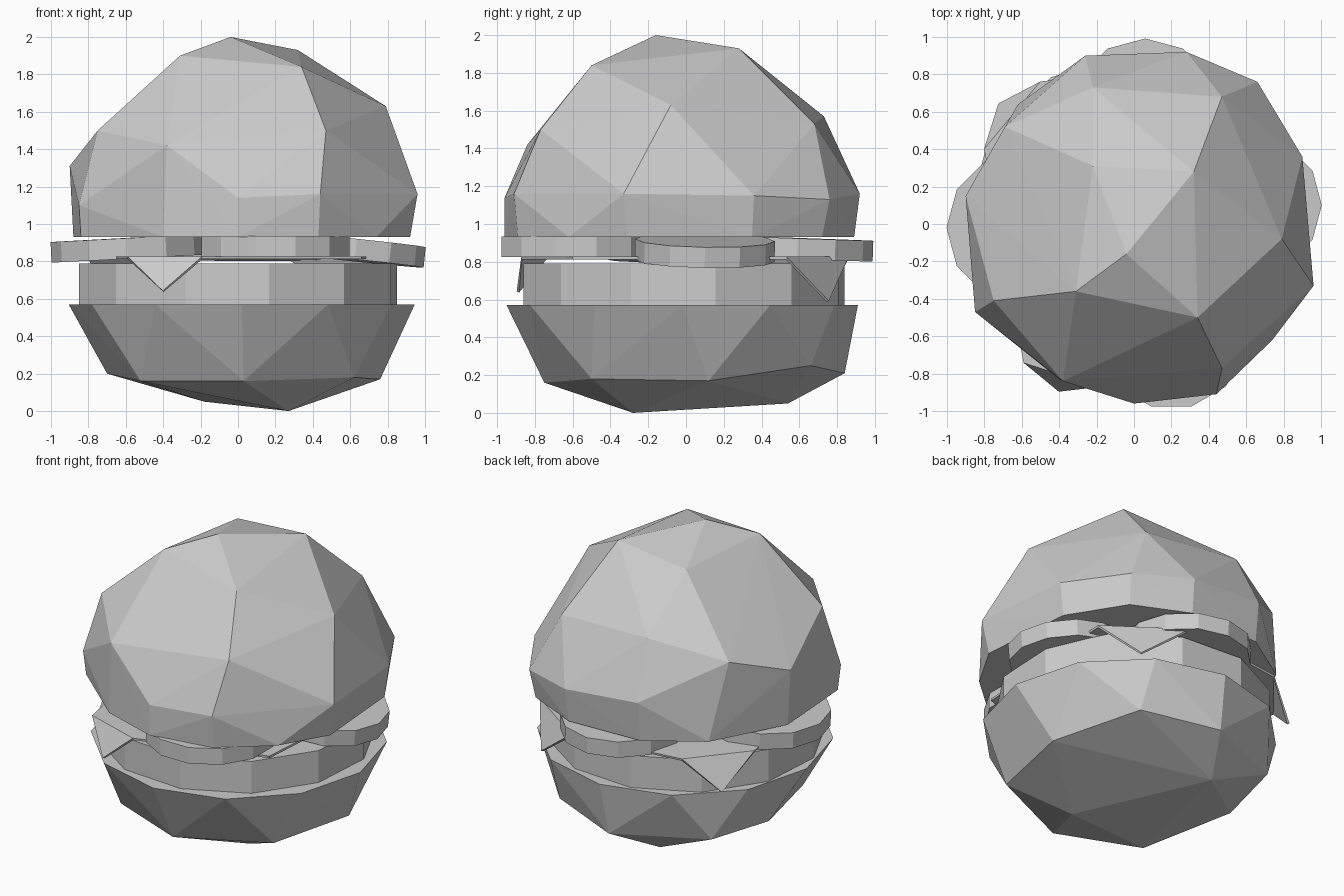
import bpy, bmesh, math
from mathutils import Matrix, Vector

if "Cube" in bpy.data.objects:
    bpy.data.objects.remove(bpy.data.objects["Cube"])


def finish(name, bm):
    bmesh.ops.recalc_face_normals(bm, faces=bm.faces[:])
    mesh = bpy.data.meshes.new(name)
    bm.to_mesh(mesh)
    bm.free()
    ob = bpy.data.objects.new(name, mesh)
    bpy.context.collection.objects.link(ob)
    return ob


def hull(name, points):
    bm = bmesh.new()
    for p in points:
        bm.verts.new(p)
    res = bmesh.ops.convex_hull(bm, input=bm.verts[:])
    loose = [v for v in bm.verts if not v.link_faces]
    bmesh.ops.delete(bm, geom=loose, context='VERTS')
    return finish(name, bm)


def disc(name, centre, radius, height, sides=12, turn=0, outward_tilt=0):
    bm = bmesh.new()
    bmesh.ops.create_cone(bm, cap_ends=True, segments=sides, radius1=radius,
                          radius2=radius, depth=height)
    # tilt so the side away from the middle dips
    axis = Vector((-centre[1], centre[0], 0))
    m = Matrix.Translation(centre)
    if outward_tilt:
        m = m @ Matrix.Rotation(math.radians(outward_tilt), 4, axis.normalized())
    m = m @ Matrix.Rotation(math.radians(turn), 4, 'Z')
    bm.transform(m)
    return finish(name, bm)


# top bun: faceted dome cut flat underneath
dome = [(-.04, -.16, 2), (.32, .28, 1.93), (-.31, -.36, 1.9), (.34, -.5, 1.84),
        (-.22, .31, 1.88), (.79, -.08, 1.63), (.47, .68, 1.53), (-.22, .73, 1.57),
        (.47, -.77, 1.5), (-.75, -.41, 1.5), (-.69, .52, 1.45), (-.38, -.84, 1.42),
        (-.9, .15, 1.31), (.96, -.33, 1.16), (.9, .36, 1.15), (.66, .76, 1.13),
        (.28, .92, 1.16), (-.26, .9, 1.2), (.44, -.91, 1.16), (0, -.96, 1.14),
        (-.85, -.47, 1.1)]
rim = [(.92, -.31), (.87, .35), (.64, .72), (.27, .89), (-.26, .87), (-.62, .64),
       (-.88, .15), (-.84, -.45), (-.4, -.83), (0, -.96), (.43, -.89), (.74, -.62)]
hull("top_bun", dome + [(x, y, .93) for x, y in rim])

# bottom bun: faceted bowl with a flat top
bowl = [(.27, -.28, 0), (-.18, .54, .05), (.03, -.75, .16), (-.52, -.53, .16),
        (.62, -.5, .18), (.76, .12, .17), (.5, .66, .25), (0, .84, .21),
        (-.7, .1, .2), (-.6, .58, .23)]
ring = [(.02 + .925 * math.cos(math.tau * i / 12), -.02 + .93 * math.sin(math.tau * i / 12), .57)
        for i in range(12)]
hull("bottom_bun", bowl + ring)

# patty
disc("patty", (0, -.01, .68), .865, .22, 12, 11)

# cheese slice with three drooping corners
flat = [(-.59, -.74), (-.19, -.87), (.66, -.6), (.74, .53), (.27, .86),
        (-.5, .76), (-.8, .4)]
bm = bmesh.new()
v = [bm.verts.new((x, y, .82)) for x, y in flat]
bm.faces.new(v)
for a, b, tip in ((0, 1, (-.4, -.89, .64)), (3, 4, (.57, .75, .59)), (5, 6, (-.72, .64, .61))):
    bm.faces.new((v[a], bm.verts.new(tip), v[b]))
cheese = finish("cheese", bm)
thick = cheese.modifiers.new("thickness", 'SOLIDIFY')
thick.thickness = .015
thick.offset = 0

# tomato slices, slightly tilted
for name, c, r, tilt in (("front", (.2, -.58, .88), .41, 0),
                         ("left", (-.59, -.02, .87), .41, 3),
                         ("right", (.63, .1, .86), .37, 6),
                         ("back", (.06, .59, .87), .4, 2)):
    disc("tomato_" + name, c, r, .11, 12, 15 if name == "front" else 0, tilt)
